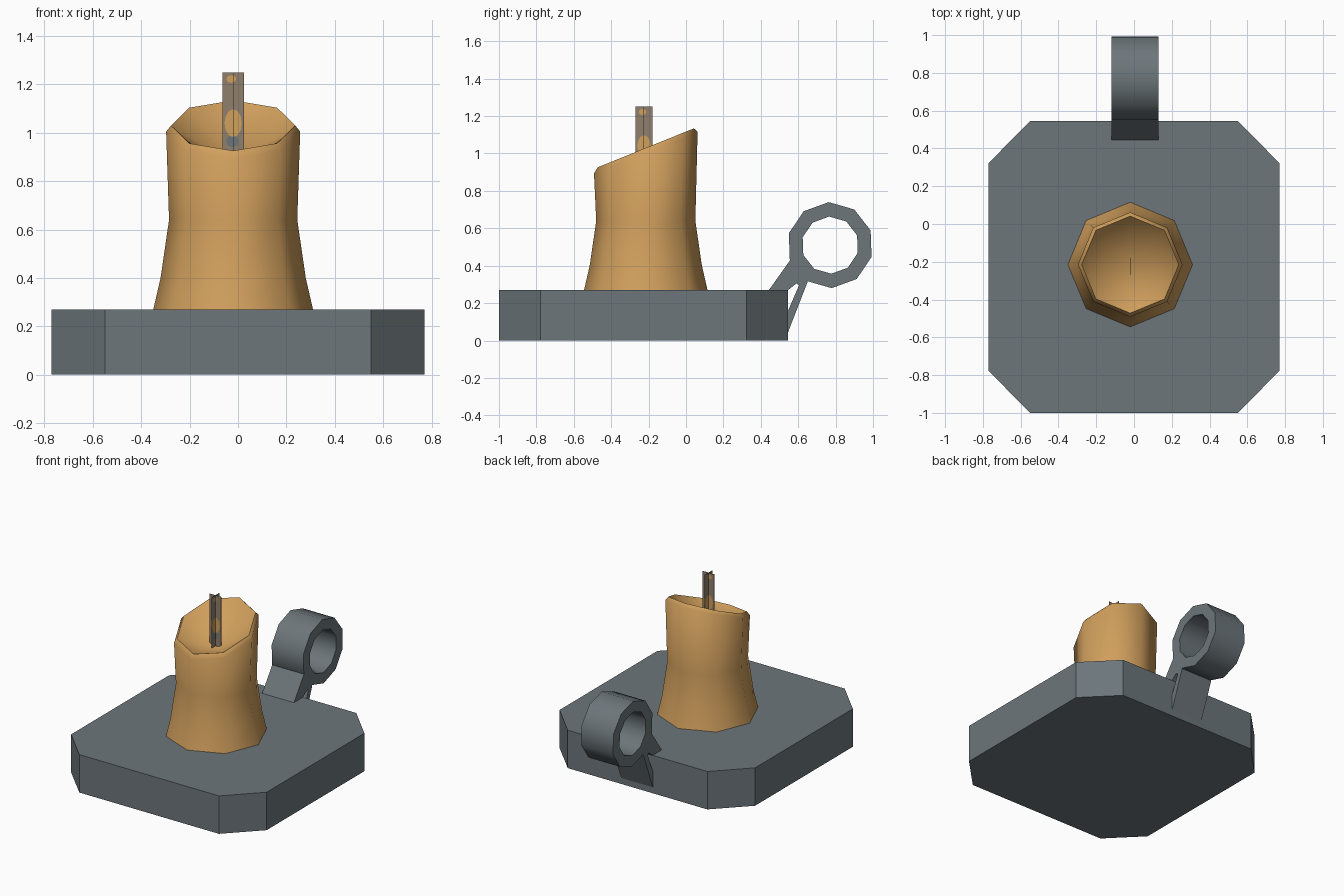
import bpy, bmesh, math

if "Cube" in bpy.data.objects:
    bpy.data.objects.remove(bpy.data.objects["Cube"])


def material(name, rgb):
    m = bpy.data.materials.new(name)
    m.diffuse_color = (*rgb, 1)
    m.use_nodes = True
    m.node_tree.nodes["Principled BSDF"].inputs["Base Color"].default_value = m.diffuse_color
    return m


PEWTER = material("pewter grey", (0.15, 0.18, 0.195))
WAX = material("amber wax", (0.64, 0.35, 0.11))
WICK = material("wick brown", (0.28, 0.215, 0.15))


def finish(name, bm, mat, smooth=None):
    bmesh.ops.recalc_face_normals(bm, faces=bm.faces[:])
    me = bpy.data.meshes.new(name)
    bm.to_mesh(me)
    bm.free()
    ob = bpy.data.objects.new(name, me)
    bpy.context.collection.objects.link(ob)
    me.materials.append(mat)
    if smooth:
        bpy.ops.object.select_all(action='DESELECT')
        ob.select_set(True)
        bpy.context.view_layer.objects.active = ob
        bpy.ops.object.shade_smooth_by_angle(angle=math.radians(smooth))
    return ob


def prism(name, pts, vec, mat):
    """Extrude a closed 3D outline along vec."""
    bm = bmesh.new()
    f = bm.faces.new([bm.verts.new(p) for p in pts])
    out = bmesh.ops.extrude_face_region(bm, geom=[f])
    verts = [g for g in out["geom"] if isinstance(g, bmesh.types.BMVert)]
    bmesh.ops.translate(bm, verts=verts, vec=vec)
    return finish(name, bm, mat)


# Base: square slab with chamfered corners
CY = -0.2275
outline = [(0.77, -0.55), (0.77, 0.55), (0.55, 0.7725), (-0.55, 0.7725),
           (-0.77, 0.55), (-0.77, -0.55), (-0.55, -0.7725), (0.55, -0.7725)]
prism("base", [(x, y + CY, 0) for x, y in outline], (0, 0, 0.27), PEWTER)

# Candle: eight-sided flared body, slanted rim and conical hollow
CX, WY = -0.02, -0.215
profile = [(0.33, 0.27, 0), (0.30, 0.40, 0), (0.265, 0.64, 0),   # radius, z, slant
           (0.277, 1.005, 0.4), (0.257, 1.03, 0.405), (0.225, 1.005, 0.4)]
bm = bmesh.new()
rings = []
for r, z, s in profile:
    rings.append([bm.verts.new((CX + r * math.cos(a), WY + r * math.sin(a),
                                z + s * r * math.sin(a)))
                  for a in (i * math.tau / 8 for i in range(8))])
for lo, hi in zip(rings, rings[1:]):
    for i in range(8):
        j = (i + 1) % 8
        bm.faces.new((lo[i], lo[j], hi[j], hi[i]))
bottom = bm.verts.new((CX, WY, 0.88))
for i in range(8):
    bm.faces.new((rings[-1][i], rings[-1][(i + 1) % 8], bottom))
bm.faces.new(rings[0][::-1])
finish("candle", bm, WAX, 65)

# Wick: two crossed thin plates with coloured spots on both sides
H, T = 0.045, 0.001
spots = [(-0.008, 1.222, 0.02, 0.016, WAX), (0.0, 1.04, 0.036, 0.058, WAX),
         (-0.003, 0.965, 0.025, 0.025, PEWTER)]
for k, label in enumerate(("across", "along")):
    def place(u, d, z, k=k):
        return (CX + u, WY - 0.01 + d, z) if k == 0 else (CX + d, WY - 0.01 + u, z)

    corners = [(-H, 0.89), (H, 0.89), (H, 1.25), (-H, 1.25)]
    prism("wick_" + label, [place(u, -T, z) for u, z in corners],
          (0, 2 * T, 0) if k == 0 else (2 * T, 0, 0), WICK)
    for n, (su, sz, ru, rz, mat) in enumerate(spots):
        for side in (-1, 1):
            bm = bmesh.new()
            bm.faces.new([bm.verts.new(place(su + ru * math.cos(a), side * 2 * T,
                                             sz + rz * math.sin(a)))
                          for a in (i * math.tau / 12 for i in range(12))])
            finish(f"wick_spot_{label}_{n}_{'a' if side < 0 else 'b'}", bm, mat)

# Finger ring: ten-sided hoop lying along x
X0, X1 = -0.12, 0.13
bm = bmesh.new()
loops = []
for x, r, off in ((X0, 0.23, 92), (X1, 0.23, 92), (X1, 0.153, 92), (X0, 0.153, 92)):
    loops.append([bm.verts.new((x, 0.771 + r * math.cos(a), 0.51 + r * math.sin(a)))
                  for a in (math.radians(off + 36 * i) for i in range(10))])
for k in range(4):
    a, b = loops[k], loops[(k + 1) % 4]
    for i in range(10):
        j = (i + 1) % 10
        bm.faces.new((a[i], a[j], b[j], b[i]))
finish("finger_ring", bm, PEWTER, 40)

# Handle arm and lower strut joining the ring to the base
arm = [(0.44, 0.265), (0.557, 0.43), (0.65, 0.313), (0.605, 0.295),
       (0.59, 0.305), (0.54, 0.265)]
strut = [(0.605, 0.297), (0.65, 0.313), (0.544, 0.04), (0.544, 0.155)]
for name, pts in (("handle_arm", arm), ("handle_strut", strut)):
    prism(name, [(X0, y, z) for y, z in pts], (X1 - X0, 0, 0), PEWTER)
